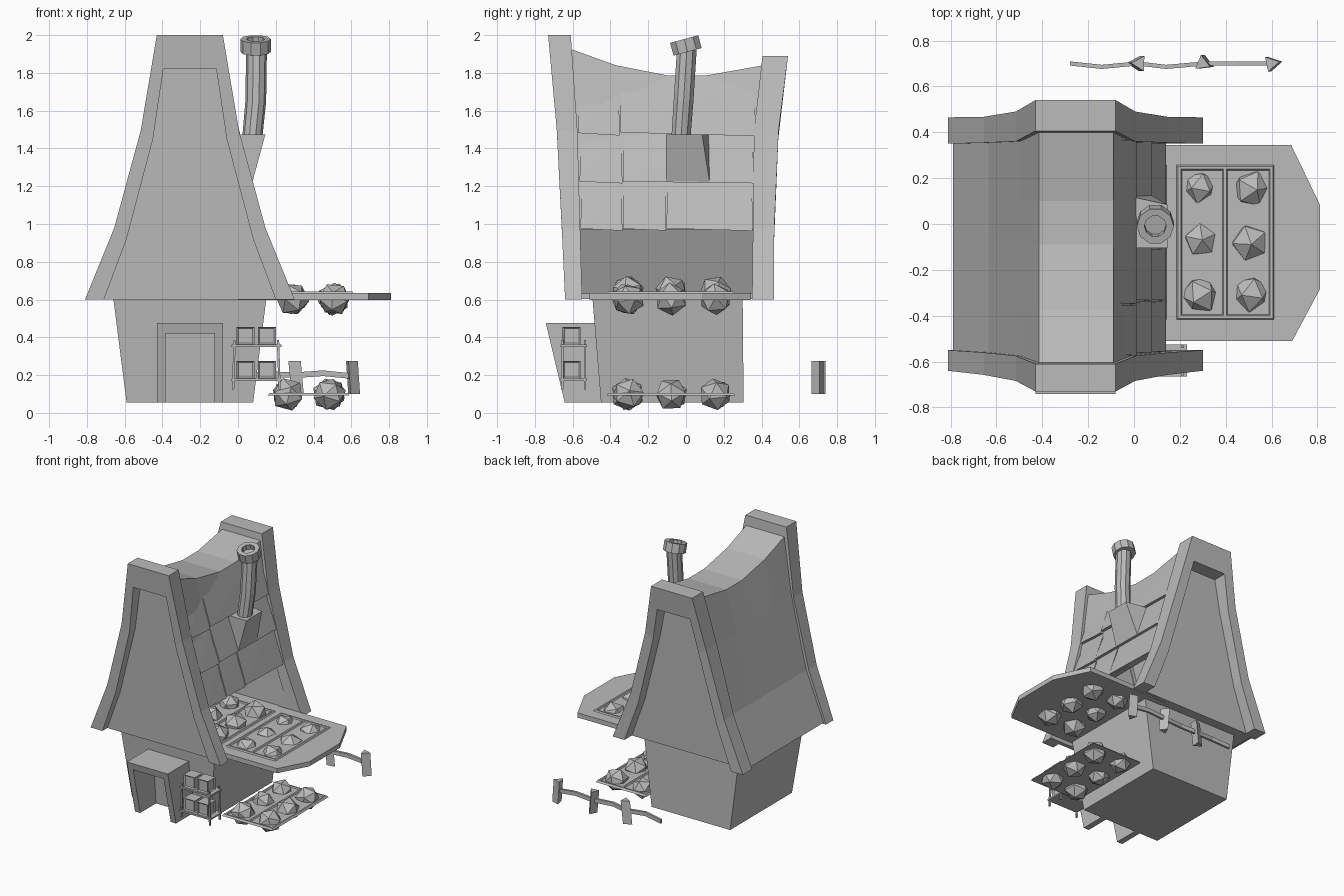
import bpy, bmesh, math, random
from mathutils import Vector, Matrix

random.seed(4)
if "Cube" in bpy.data.objects:
    bpy.data.objects.remove(bpy.data.objects["Cube"])

grey = bpy.data.materials.new("plain_grey")
grey.use_nodes = True
grey.diffuse_color = (0.5, 0.5, 0.5, 1)
grey.node_tree.nodes["Principled BSDF"].inputs["Base Color"].default_value = (0.5, 0.5, 0.5, 1)


def finish(name, bm):
    bmesh.ops.recalc_face_normals(bm, faces=bm.faces)
    mesh = bpy.data.meshes.new(name)
    bm.to_mesh(mesh)
    bm.free()
    mesh.materials.append(grey)
    obj = bpy.data.objects.new(name, mesh)
    bpy.context.collection.objects.link(obj)
    return obj


def skin(name, rings):
    """Join equal rings of points into a tube, with closed ends."""
    bm = bmesh.new()
    loops = [[bm.verts.new(p) for p in ring] for ring in rings]
    n = len(loops[0])
    for a, b in zip(loops, loops[1:]):
        for i in range(n):
            j = (i + 1) % n
            bm.faces.new((a[i], a[j], b[j], b[i]))
    bm.faces.new(loops[0])
    bm.faces.new(loops[-1])
    return finish(name, bm)


def hull(name, points):
    bm = bmesh.new()
    for p in points:
        bm.verts.new(p)
    bmesh.ops.convex_hull(bm, input=bm.verts)
    bmesh.ops.dissolve_limit(bm, angle_limit=0.01, verts=bm.verts, edges=bm.edges)
    return finish(name, bm)


def box(name, x0, x1, y0, y1, z0, z1, taper=0.0):
    """Box whose top is narrowed by the taper on every side."""
    return hull(name, [(x, y, z) for z, t in ((z0, 0), (z1, taper))
                       for x in (x0 + t, x1 - t) for y in (y0 + t, y1 - t)])


def interp(z, table):
    """Piecewise linear lookup in (z, value) pairs, lowest first."""
    for (a, u), (b, v) in zip(table, table[1:]):
        if z <= b:
            return u + (v - u) * (z - a) / (b - a)
    return table[-1][1]


# Tapered ground floor
skin("house_walls", [
    [(-0.59, -0.45, 0.055), (0.08, -0.45, 0.055), (0.08, 0.305, 0.055), (-0.59, 0.305, 0.055)],
    [(-0.66, -0.495, 0.605), (0.15, -0.495, 0.605), (0.15, 0.30, 0.605), (-0.66, 0.30, 0.605)]])

# Leaning porch around the doorway
porch = []
for (xo, zo), (xi, zi) in zip([(-0.43, 0.055), (-0.43, 0.475), (-0.08, 0.475), (-0.08, 0.055)],
                              [(-0.385, 0.055), (-0.385, 0.42), (-0.125, 0.42), (-0.125, 0.055)]):
    lean = lambda z: -0.642 - 0.1 * (z - 0.055) / 0.42
    porch.append([(xo, lean(zo), zo), (xo, -0.44, zo), (xi, -0.44, zi), (xi, lean(zi), zi)])
skin("porch_frame", porch)

# Hollow sagging roof, open to the balcony on the left side
roof = []
for y, top in [(-0.57, 1.93), (-0.37, 1.84), (-0.09, 1.785), (0.10, 1.785), (0.37, 1.84)]:
    end = -0.05 if y < -0.5 else 0.04 if y > 0.3 else 0
    mid = 1.47 + (top - 1.785) * 0.2
    outside = [(-0.79, 0.61), (-0.635, 0.97), (-0.5, mid), (-0.415, top),
               (-0.09, top), (-0.015, mid), (0.12, 0.97)]
    inside = [(0.085, 0.97), (-0.05, mid), (-0.115, top - 0.04),
              (-0.39, top - 0.04), (-0.465, mid), (-0.6, 0.97), (-0.75, 0.61)]
    roof.append([(x, y + end * (z - 0.6) / 1.3, z) for x, z in outside + inside])
skin("roof", roof)
box("attic_floor", -0.77, 0.1, -0.565, 0.365, 0.602, 0.632)

# Gable trims and recessed gable panels
outer = [(-0.81, 0.60), (-0.655, 0.98), (-0.515, 1.495), (-0.43, 2.0)]
inner = [(-0.71, 0.60), (-0.59, 0.92), (-0.45, 1.45), (-0.395, 1.82)]
MID = -0.255


def both_sides(half):
    return half + [(2 * MID - x, z) for x, z in reversed(half)]


def gable(name, drop, face, back, panel_y, panel_lean, depth):
    fit = lambda half: [(x, z - drop * (z > 1.6)) for x, z in half]
    out, inn = both_sides(fit(outer)), both_sides(fit(inner))
    rings = []
    for (xo, zo), (xi, zi) in zip(out, inn):
        rings.append([(xo, interp(zo, face), zo), (xo, interp(zo, back), zo),
                      (xi, interp(zi, back), zi), (xi, interp(zi, face), zi)])
    skin(name + "_gable_trim", rings)
    skin(name + "_gable_panel", [
        [(x, panel_y + d + panel_lean * (z - 0.6), z) for x, z in inn]
        for d in (0, depth)])


gable("front", 0, [(0.6, -0.64), (1.45, -0.68), (2.0, -0.73)],
      [(0.6, -0.55), (0.97, -0.56), (1.5, -0.575), (2.0, -0.61)], -0.58, -0.035, 0.03)
gable("back", 0.11, [(0.6, 0.465), (0.97, 0.467), (1.53, 0.492), (1.89, 0.54)],
      [(0.6, 0.35), (1.5, 0.36), (1.89, 0.405)], 0.375, 0.03, -0.02)

# Overlapping roof boards above the balcony, with slightly crooked lower edges
for z0, z1, x0, x1, cuts in [(0.97, 1.24, 0.14, 0.05, (-0.56, -0.335, -0.105, 0.355)),
                             (1.22, 1.49, 0.078, -0.02, (-0.565, -0.335, 0.36)),
                             (1.475, 1.785, 0.01, -0.09, (-0.575, -0.35, 0.37))]:
    for ya, yb in zip(cuts, cuts[1:]):
        skew = random.uniform(0.004, 0.01)
        hull("roof_board", [(x - d, y + side * (0.002 if z == z0 else 0.006), z + (skew * side if z == z0 else 0))
                            for y, side in ((ya, 1), (yb, -1))
                            for x, z in ((x0, z0), (x1, z1)) for d in (0, 0.025)])

# Chimney base wedge, bent pipe and tilted cap
hull("chimney_base", [(-0.04, -0.105, 1.475), (-0.04, 0.125, 1.475), (0.145, -0.105, 1.475),
                      (0.145, 0.085, 1.475), (0.076, -0.105, 1.222), (0.076, 0.125, 1.222),
                      (-0.02, -0.105, 1.24), (-0.02, 0.125, 1.24)])


def ring(radius, height=0.0, sides=10):
    return [Vector((radius * math.cos(a), radius * math.sin(a), height))
            for a in (2 * math.pi * i / sides for i in range(sides))]


pipe = [(0.074, -0.028, 1.44), (0.094, -0.013, 1.65), (0.098, 0.004, 1.92)]
skin("chimney_pipe", [[p + Vector(c) for p in ring(r)] for c, r in zip(pipe, (0.053, 0.055, 0.055))])
tilt = Matrix.Translation((0.093, -0.002, 1.95)) @ Matrix.Rotation(math.radians(15), 4, "X")
skin("chimney_cap", [[tilt @ p for p in ring(r, h)]
                     for r, h in [(0.081, -0.04), (0.081, 0.03), (0.048, 0.03), (0.048, -0.01)]])

# Balcony slab
deck = [(0.0, 0.345), (0.685, 0.345), (0.81, 0.085), (0.81, -0.285), (0.69, -0.51), (0.0, -0.51)]
skin("balcony", [[(x, y, z) for x, y in deck] for z in (0.598, 0.634)])


# Planting beds with faceted plants
def bed(name, dx, z, plant_z):
    box(name + "_soil", 0.19 + dx, 0.605 + dx, -0.415, 0.255, z, z + 0.006)
    for x in (0.183, 0.382, 0.584):
        box(name + "_rail", x + dx, x + dx + 0.03, -0.42, 0.26, z, z + 0.014, 0.009)
    for y in (-0.42, 0.23):
        box(name + "_end_rail", 0.183 + dx, 0.614 + dx, y, y + 0.03, z, z + 0.014, 0.009)
    for x, y, r in [(0.285, 0.16, 0.079), (0.51, 0.155, 0.088), (0.29, -0.07, 0.08),
                    (0.505, -0.08, 0.088), (0.288, -0.31, 0.09), (0.51, -0.305, 0.088)]:
        bm = bmesh.new()
        turn = Matrix.Rotation(random.uniform(0, 6), 4, "Z") @ Matrix.Rotation(random.uniform(0, 0.6), 4, "X")
        bmesh.ops.create_icosphere(bm, subdivisions=1, radius=r,
                                   matrix=Matrix.Translation((x + dx, y, plant_z)) @ turn)
        finish(name + "_plant", bm)


bed("balcony_bed", 0, 0.629, 0.602)
bed("attic_bed", -0.47, 0.629, 0.64)
bed("ground_bed", -0.025, 0.092, 0.098)

# Crate rack beside the door
for z in (0.17, 0.35):
    box("rack_shelf", -0.035, 0.23, -0.665, -0.525, z, z + 0.012)
    for x in (-0.008, 0.105):
        bm = bmesh.new()
        bmesh.ops.create_cube(bm, size=0.095, matrix=Matrix.Translation((x + 0.0475, -0.605, z + 0.058)))
        sides = [f for f in bm.faces if abs(f.normal.z) < 0.5]
        bmesh.ops.inset_individual(bm, faces=sides, thickness=0.012, depth=-0.01)
        finish("crate", bm)
for x, splay in ((-0.018, -0.008), (0.212, 0.008)):
    for y in (-0.655, -0.535):
        skin("rack_leg", [[(x + s + a, y + b, z) for a, b in ((-0.006, -0.006), (0.006, -0.006),
                           (0.006, 0.006), (-0.006, 0.006))]
                          for z, s in ((0.125, splay), (0.385, 0))])

# Wavy back fence with three-sided posts
path = [(-0.28, 0.70, 0.19), (-0.14, 0.685, 0.205), (0.015, 0.70, 0.195), (0.14, 0.685, 0.205),
        (0.31, 0.70, 0.20), (0.45, 0.70, 0.21), (0.6, 0.70, 0.195)]
skin("fence_rail", [[(x, y - 0.009, z - 0.015), (x, y + 0.009, z - 0.015),
                     (x, y + 0.009, z + 0.015), (x, y - 0.009, z + 0.015)] for x, y, z in path])
for x, angle, lean in ((0.015, 3.1, 0.01), (0.305, 1.7, -0.008), (0.603, 0.2, -0.006)):
    spin = Matrix.Rotation(angle, 4, "Z")
    skin("fence_post", [[spin @ p + Vector((x + s, 0.70, z)) for p in ring(0.038, 0, 3)]
                        for z, s in ((0.1, -lean), (0.275, lean))])
